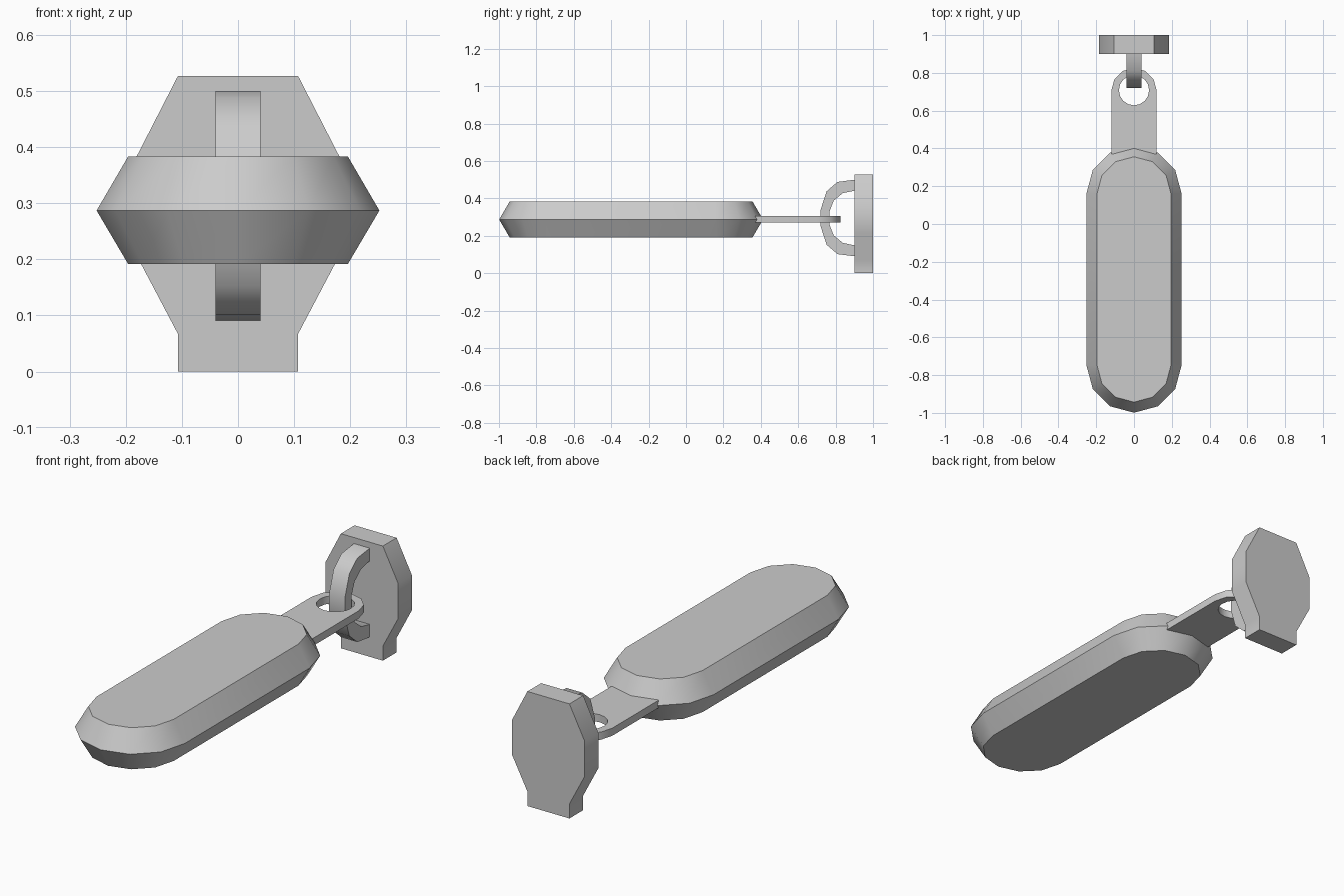
import bpy, bmesh
from math import sin, cos, pi, radians
from mathutils import Vector

if "Cube" in bpy.data.objects:
    bpy.data.objects.remove(bpy.data.objects["Cube"])


def arc(cx, cy, r, a0, a1, n):
    return [(cx + r * cos(radians(a0 + (a1 - a0) * i / n)),
             cy + r * sin(radians(a0 + (a1 - a0) * i / n))) for i in range(n + 1)]


def loft(name, loops):
    """Capped solid through matching closed loops of 3D points."""
    bm = bmesh.new()
    rings = [[bm.verts.new(p) for p in loop] for loop in loops]
    n = len(rings[0])
    for a, b in zip(rings, rings[1:]):
        for i in range(n):
            j = (i + 1) % n
            bm.faces.new((a[i], a[j], b[j], b[i]))
    bm.faces.new(rings[0][::-1])
    bm.faces.new(rings[-1])
    bmesh.ops.recalc_face_normals(bm, faces=bm.faces)
    mesh = bpy.data.meshes.new(name)
    bm.to_mesh(mesh)
    bm.free()
    ob = bpy.data.objects.new(name, mesh)
    bpy.context.collection.objects.link(ob)
    return ob


def smooth(ob):
    bpy.ops.object.select_all(action='DESELECT')
    ob.select_set(True)
    bpy.context.view_layer.objects.active = ob
    bpy.ops.object.shade_smooth_by_angle(angle=radians(35))


def prism(name, pts, axis, lo, hi):
    """Extrude a 2D outline along the given axis."""
    def place(p, d):
        q = list(p)
        q.insert(axis, d)
        return Vector(q)
    return loft(name, [[place(p, d) for p in pts] for d in (lo, hi)])


# Main body: stadium outline, chamfered to a ridge at mid height
def stadium(r, z):
    pts = arc(0, 0.16, r, 0, 180, 6) + arc(0, -0.747, r, 180, 360, 6)
    return [(x, y, z) for x, y in pts]


body = loft("body", [stadium(0.196, 0.192), stadium(0.252, 0.287), stadium(0.196, 0.383)])
smooth(body)

# Flat hasp tab with rounded end and a round hole
tab = prism("hasp_tab", [(-0.12, 0.37), (0.12, 0.37)] + arc(0, 0.706, 0.12, 0, 180, 6),
            2, 0.272, 0.307)
cutter = prism("hole_cutter", arc(0, 0.708, 0.08, 0, 337.5, 15), 2, 0.2, 0.4)
cutter.hide_render = True
mod = tab.modifiers.new("hole", 'BOOLEAN')
mod.operation, mod.solver, mod.object = 'DIFFERENCE', 'EXACT', cutter
bpy.context.view_layer.objects.active = tab
bpy.ops.object.modifier_apply(modifier=mod.name)
bpy.data.objects.remove(cutter)
smooth(tab)

# Staple loop in the YZ plane, mirrored about its mid height
MID = 0.295
outer = [(0.905, 0.205), (0.81, 0.193), (0.752, 0.143), (0.72, 0.045)]
inner = [(0.905, 0.147), (0.838, 0.133), (0.79, 0.093), (0.766, 0.032)]


def both(half):
    return [(y, MID + z) for y, z in half] + [(y, MID - z) for y, z in reversed(half)]


staple = prism("staple", both(outer) + both(inner)[::-1], 0, -0.04, 0.04)
smooth(staple)

# Mounting plate: stretched octagon with a square foot
half = [(0.107, 0), (0.107, 0.067), (0.185, 0.215), (0.185, 0.375), (0.107, 0.527)]
plate = prism("mounting_plate", half + [(-x, z) for x, z in reversed(half)], 1, 0.9, 1.0)
smooth(plate)
